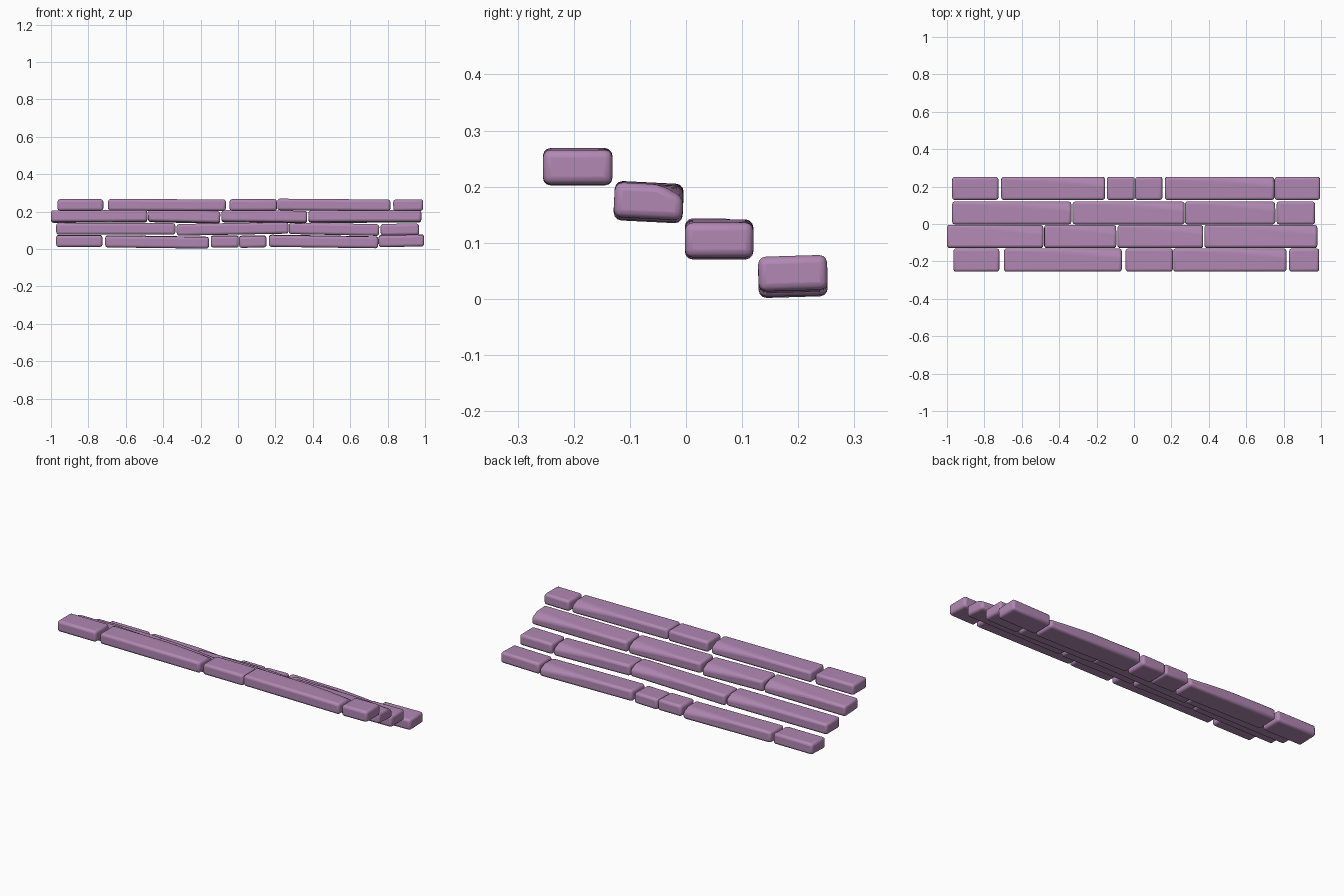
import bpy
import bmesh
import math
from mathutils import Vector

cube = bpy.data.objects.get("Cube")
if cube:
    bpy.data.objects.remove(cube, do_unlink=True)

stone = bpy.data.materials.new("mauve_stone")
stone.use_nodes = True
stone.diffuse_color = (0.44, 0.245, 0.45, 1)
bsdf = stone.node_tree.nodes["Principled BSDF"]
bsdf.inputs["Base Color"].default_value = stone.diffuse_color
bsdf.inputs["Roughness"].default_value = 0.8

HEIGHT = 0.062


def brick(name, x0, x1, y0, y1, z0, z1, tilt):
    """Rounded brick whose centre line runs from height z0 to z1, rolled by tilt."""
    length, depth = x1 - x0, y1 - y0
    bm = bmesh.new()
    bmesh.ops.create_cube(bm, size=1)
    for v in bm.verts:
        v.co.x *= length
        v.co.y *= depth
        v.co.z *= HEIGHT
    # Worn chip along the top back edge, deepest at the left end
    if length > 0.35:
        corner = Vector((length / 2, depth / 2, HEIGHT / 2))
        a = corner - Vector((0, 0.045, 0))
        b = corner - Vector((0, 0, 0.022))
        c = corner - Vector((0.3, 0, 0))
        normal = (b - a).cross(c - a).normalized()
        if normal.dot(corner - a) < 0:
            normal.negate()
        bmesh.ops.bisect_plane(bm, geom=bm.verts[:] + bm.edges[:] + bm.faces[:],
                               plane_co=a, plane_no=normal, clear_outer=True)
        bmesh.ops.holes_fill(bm, edges=[e for e in bm.edges if e.is_boundary])
    bmesh.ops.recalc_face_normals(bm, faces=bm.faces)
    mesh = bpy.data.meshes.new(name)
    bm.to_mesh(mesh)
    bm.free()
    mesh.materials.append(stone)
    obj = bpy.data.objects.new(name, mesh)
    bpy.context.collection.objects.link(obj)
    obj.location = ((x0 + x1) / 2, (y0 + y1) / 2, (z0 + z1) / 2)
    obj.rotation_euler = (tilt, -math.atan2(z1 - z0, length), 0)
    bevel = obj.modifiers.new("rounded_edges", "BEVEL")
    bevel.width = 0.014
    bevel.segments = 3
    bevel.limit_method = "ANGLE"
    bevel.angle_limit = math.radians(25)
    bpy.ops.object.select_all(action="DESELECT")
    obj.select_set(True)
    bpy.context.view_layer.objects.active = obj
    bpy.ops.object.shade_smooth_by_angle(angle=math.radians(40))


# Each course: name, front, back, roll, then bricks as (x0, x1, z at x0, z at x1)
courses = [
    ("top", -0.255, -0.131, 0, [
        (-0.965, -0.72, 0.235, 0.235), (-0.695, -0.065, 0.236, 0.234),
        (-0.045, 0.208, 0.235, 0.235), (0.21, 0.815, 0.238, 0.233),
        (0.83, 0.99, 0.233, 0.235)]),
    ("upper", -0.128, -0.005, -0.05, [
        (-1.0, -0.485, 0.173, 0.175), (-0.48, -0.095, 0.177, 0.168),
        (-0.088, 0.37, 0.176, 0.17), (0.377, 0.98, 0.173, 0.174)]),
    ("lower", -0.002, 0.12, 0, [
        (-0.972, -0.335, 0.108, 0.107), (-0.328, 0.27, 0.102, 0.113),
        (0.272, 0.755, 0.111, 0.101), (0.763, 0.968, 0.103, 0.105)]),
    ("bottom", 0.129, 0.252, 0.03, [
        (-0.972, -0.725, 0.043, 0.043), (-0.71, -0.155, 0.041, 0.034),
        (-0.145, 0.004, 0.04, 0.04), (0.006, 0.152, 0.038, 0.041),
        (0.165, 0.75, 0.044, 0.036), (0.752, 0.995, 0.042, 0.046)]),
]
for course, y0, y1, tilt, bricks in courses:
    for i, (x0, x1, z0, z1) in enumerate(bricks, 1):
        brick(f"{course}_course_brick_{i}", x0, x1, y0, y1, z0, z1, tilt)
